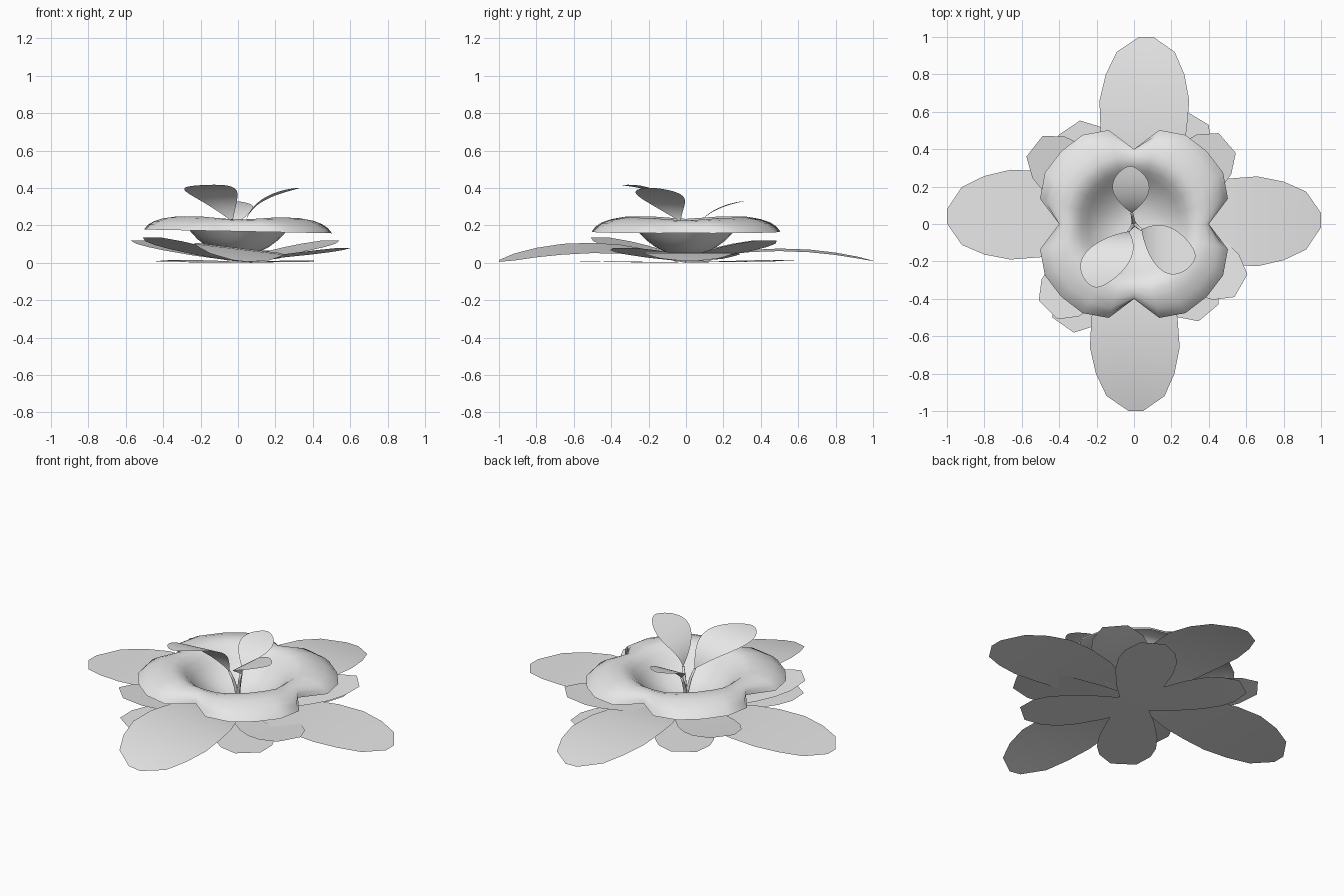
import bpy, bmesh, math
from mathutils import Vector

cube = bpy.data.objects.get("Cube")
if cube:
    bpy.data.objects.remove(cube)

grey = bpy.data.materials.new("pale_grey")
grey.use_nodes = True
grey.diffuse_color = (0.8, 0.8, 0.8, 1)
grey.node_tree.nodes["Principled BSDF"].inputs["Base Color"].default_value = (0.8, 0.8, 0.8, 1)


def finish(name, bm):
    mesh = bpy.data.meshes.new(name)
    bm.to_mesh(mesh)
    bm.free()
    mesh.materials.append(grey)
    for p in mesh.polygons:
        p.use_smooth = True
    obj = bpy.data.objects.new(name, mesh)
    bpy.context.collection.objects.link(obj)


def bend(a, b, c, t):
    return a * (1 - t) ** 2 + b * 2 * t * (1 - t) + c * t * t


def blade(name, start, middle, end, side, outline, scale=1.0):
    """Thin leaf along a bent path; outline holds (position, half width)."""
    a, b, c = Vector(start), Vector(middle), Vector(end)
    side = Vector(side)
    bm = bmesh.new()
    rows = []
    for t, w in outline:
        p = bend(a, b, c, t)
        rows.append([bm.verts.new(p + side * (w * scale * k)) for k in (-1, 0, 1)])
    for r, s in zip(rows, rows[1:]):
        for i in range(2):
            bm.faces.new((r[i], s[i], s[i + 1], r[i + 1]))
    finish(name, bm)


# Long outer leaves
LONG = [(0, .07), (.2, .14), (.35, .2), (.5, .23), (.66, .24), (.8, .21), (.92, .155), (1, .038)]
long_leaves = {
    "left": ((0, .01, .008), (.5, .01, .1), (1, .02, .01), (0, 1, 0)),
    "right": ((0, .05, .008), (-.5, .06, .09), (-1, .04, .01), (0, -1, 0)),
    "back": ((.04, 0, .008), (.05, .5, .13), (.065, 1, .01), (-1, 0, .03)),
    "front": ((0, 0, .008), (0, -.5, .15), (.01, -1, .01), (1, 0, -.12)),
}
for label, spec in long_leaves.items():
    blade("long_leaf_" + label, *spec, LONG)

# Short corner leaves in a raised and a flat layer: angle, length, tip height
SHORT = [(0, .07), (.3, .13), (.55, .16), (.72, .162), (.86, .14), (1, .07)]
layers = {
    "raised_leaf": [(41, .66, .12), (142, .675, .12), (225, .65, .135), (-30, .66, .08)],
    "flat_leaf": [(59, .66, .012), (124, .62, .016), (235, .66, .006), (-50, .62, .008)],
}
for layer, specs in layers.items():
    for n, (deg, length, tip) in enumerate(specs):
        ang = math.radians(deg)
        d = Vector((math.cos(ang), math.sin(ang), 0))
        base = Vector((0, 0, .002 if layer == "flat_leaf" else .012))
        up = Vector((0, 0, tip))
        blade(f"{layer}_{n + 1}", base, d * length / 2 + up * .45, d * length + up,
              (-d.y, d.x, 0), SHORT)

# Four-lobed bloom with a deep bowl: (radius fraction, height)
PROFILE = [(.08, .046), (.18, .055), (.3, .09), (.4, .135), (.46, .17), (.53, .21),
           (.6, .236), (.68, .245), (.78, .236), (.88, .216), (.95, .195), (1, .168)]
SIDES = 24
bm = bmesh.new()
centre = bm.verts.new((0, 0, .045))
rings = []
for f, z in PROFILE:
    ring = []
    for i in range(SIDES):
        a = math.tau * i / SIDES
        notch = {0: 1, 1: .2, 5: .2}.get(i % 6, 0)
        crease = math.cos(2 * a) ** 4 * math.sin(math.pi * f) ** 2
        r = f * (.55 - .15 * notch * f ** 3)
        x, y = r * math.cos(a), r * math.sin(a)
        ring.append(bm.verts.new((x, y, z - .03 * crease * f - .02 * x * f)))
    rings.append(ring)
for i in range(SIDES):
    j = (i + 1) % SIDES
    bm.faces.new((centre, rings[0][i], rings[0][j]))
    for r, s in zip(rings, rings[1:]):
        bm.faces.new((r[i], s[i], s[j], r[j]))
finish("bloom", bm)

# Three rounded sprout leaves on thin stems
STEPS = 20
drop = []
for k in range(STEPS + 1):
    t = 1 - (1 - k / STEPS) ** 1.5
    drop.append((t, .008 + max(0, math.sin(math.pi * t ** 1.6)) ** .62))
sprouts = {
    "left": ((.04, -.03, .22), (.08, -.14, .36), (.33, -.17, .4), (0, 1, -.06), .125),
    "right": ((-.03, -.04, .22), (-.13, -.08, .41), (-.2, -.34, .415), (1, 0, .06), .13),
    "back": ((-.012, .06, .2), (-.015, .13, .3), (-.02, .31, .33), (-1, 0, .03), .098),
}
for label, (start, middle, end, side, width) in sprouts.items():
    blade("sprout_leaf_" + label, start, middle, end, side, drop, width)
    top = Vector(start)
    bm = bmesh.new()
    loops = []
    for t in (0, .35, .7, 1):
        p = bend(Vector((0, 0, .04)), Vector((top.x * .2, top.y * .2, .14)), top, t)
        rad = .012 - .005 * t
        loops.append([bm.verts.new(p + Vector((math.cos(q), math.sin(q), 0)) * rad)
                      for q in (math.tau * n / 6 for n in range(6))])
    for lo, hi in zip(loops, loops[1:]):
        for n in range(6):
            m = (n + 1) % 6
            bm.faces.new((lo[n], lo[m], hi[m], hi[n]))
    bm.faces.new(loops[-1])
    finish("sprout_stem_" + label, bm)
